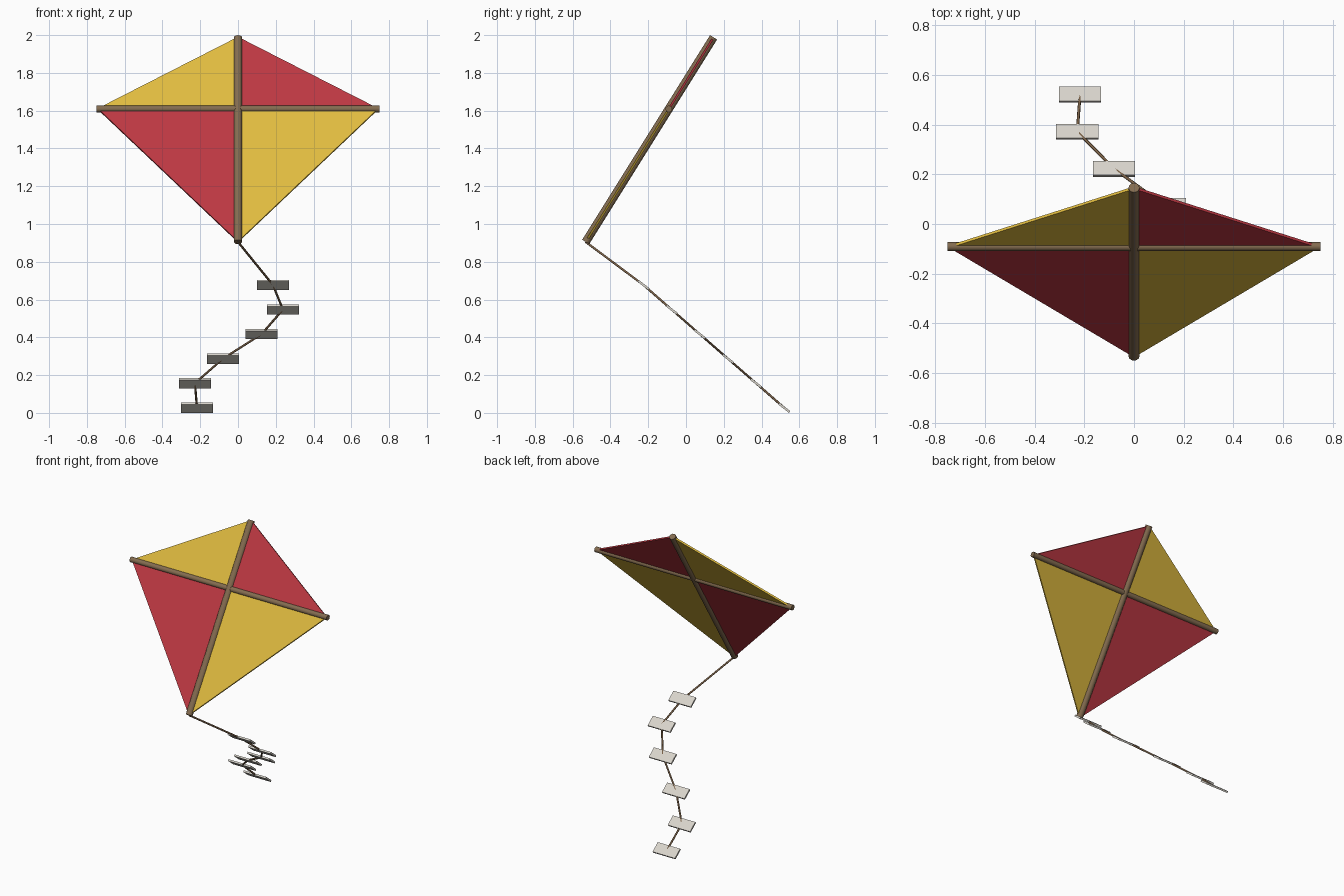
import bpy
import bmesh
from math import radians
from mathutils import Vector

if "Cube" in bpy.data.objects:
    bpy.data.objects.remove(bpy.data.objects["Cube"], do_unlink=True)


def material(name, rgb):
    mat = bpy.data.materials.new(name)
    mat.use_nodes = True
    colour = (*rgb, 1.0)
    mat.diffuse_color = colour
    mat.node_tree.nodes["Principled BSDF"].inputs["Base Color"].default_value = colour
    return mat


RED = material("red cloth", (0.51, 0.04, 0.055))
YELLOW = material("yellow cloth", (0.75, 0.50, 0.05))
WOOD = material("brown wood", (0.23, 0.15, 0.08))
CORD = material("brown cord", (0.19, 0.115, 0.06))
PALE = material("pale cloth", (0.69, 0.66, 0.60))


def rod(name, start, end, radius, mat, sides):
    """Smooth-sided cylinder between two points."""
    axis = end - start
    bpy.ops.mesh.primitive_cylinder_add(
        vertices=sides, radius=radius, depth=axis.length,
        location=(start + end) / 2,
        rotation=axis.to_track_quat("Z", "Y").to_euler())
    obj = bpy.context.object
    obj.name = name
    obj.data.materials.append(mat)
    bpy.ops.object.shade_smooth_by_angle(angle=radians(50))
    return obj


def panel(name, corners, thickness, mat):
    """Flat cloth panel, thickened evenly to both sides."""
    bm = bmesh.new()
    face = bm.faces.new([bm.verts.new(c) for c in corners])
    face.normal_update()
    normal = face.normal.copy()
    bmesh.ops.translate(bm, verts=bm.verts[:], vec=-normal * thickness / 2)
    new = bmesh.ops.extrude_face_region(bm, geom=[face], use_keep_orig=True)["geom"]
    moved = [v for v in new if isinstance(v, bmesh.types.BMVert)]
    bmesh.ops.translate(bm, verts=moved, vec=normal * thickness)
    bmesh.ops.recalc_face_normals(bm, faces=bm.faces[:])
    mesh = bpy.data.meshes.new(name)
    bm.to_mesh(mesh)
    bm.free()
    mesh.materials.append(mat)
    obj = bpy.data.objects.new(name, mesh)
    bpy.context.collection.objects.link(obj)
    return obj


# Frame: leaning spine and level cross spar
top = Vector((0, 0.146, 1.988))
bottom = Vector((0, -0.531, 0.905))
cross = top.lerp(bottom, 0.35)
tip = Vector((0.75, 0, 0))
rod("spine", bottom, top, 0.022, WOOD, 12)
rod("cross_spar", cross - tip, cross + tip, 0.018, WOOD, 12)

# Sail: four panels in alternating colours
for side, sign in (("left", 1), ("right", -1)):
    corner = cross + tip * sign * 0.99
    for level, end in (("upper", top), ("lower", bottom)):
        mat = RED if (sign > 0) == (level == "upper") else YELLOW
        panel(f"sail_{level}_{side}", (cross, corner, end), 0.012, mat)

# Tail: cord running through evenly spaced cloth strips
sway = (0.185, 0.238, 0.125, -0.08, -0.228, -0.217)
knots = [Vector((x, -0.225 + 0.149 * i, 0.677 - 0.13 * i)) for i, x in enumerate(sway)]
previous = bottom
for i, knot in enumerate(knots, 1):
    rod(f"tail_cord_{i}", previous, knot, 0.006, CORD, 8)
    previous = knot
    bpy.ops.mesh.primitive_cube_add(size=1, location=knot, rotation=(radians(-38), 0, 0))
    strip = bpy.context.object
    strip.name = f"tail_strip_{i}"
    strip.scale = (0.17, 0.072, 0.012)
    strip.data.materials.append(PALE)
